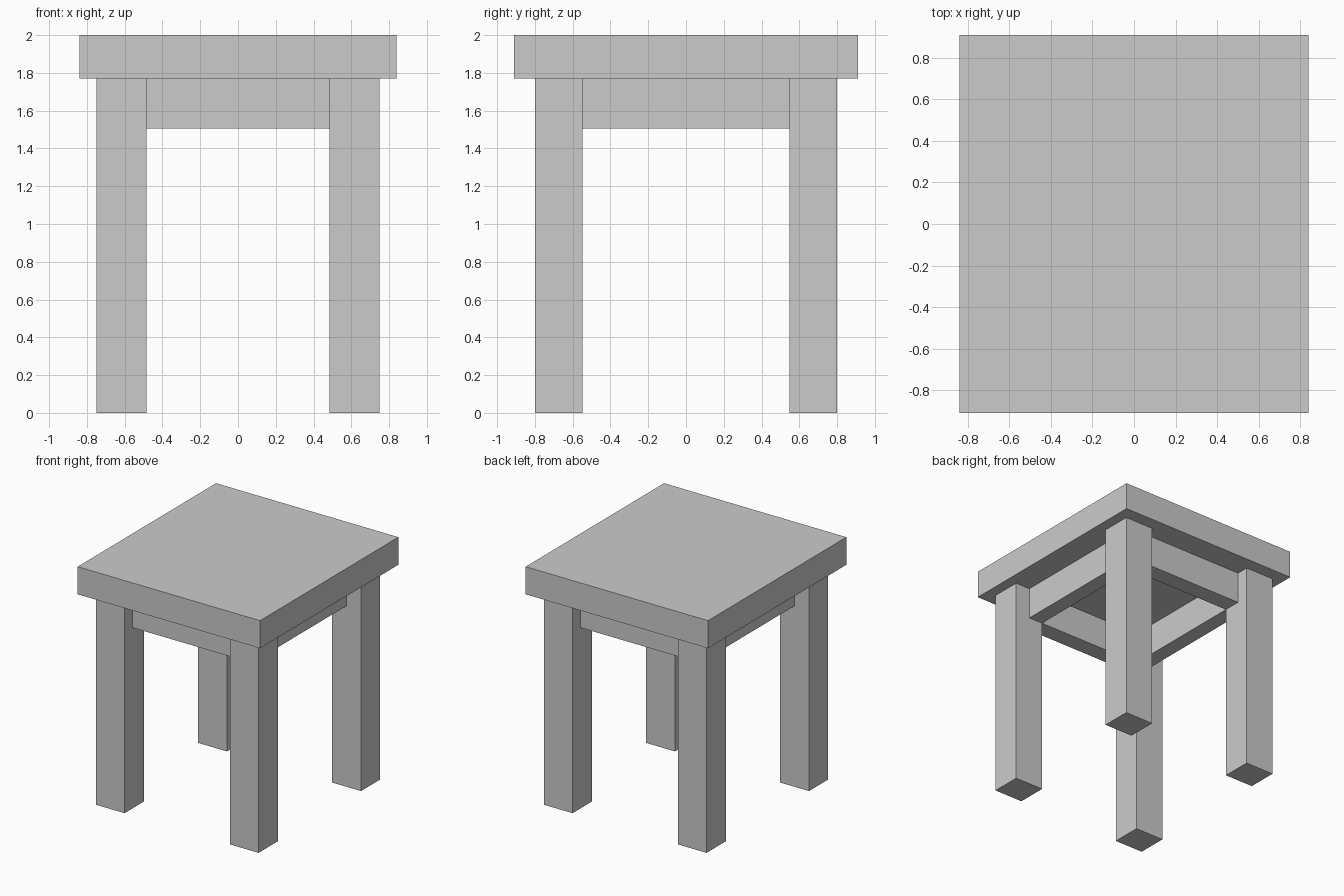
import bpy

if "Cube" in bpy.data.objects:
    bpy.data.objects.remove(bpy.data.objects["Cube"])


def box(name, x0, x1, y0, y1, z0, z1):
    """Axis-aligned box given by its extents."""
    bpy.ops.mesh.primitive_cube_add(
        size=1, location=((x0 + x1) / 2, (y0 + y1) / 2, (z0 + z1) / 2))
    ob = bpy.context.object
    ob.name = name
    ob.scale = (x1 - x0, y1 - y0, z1 - z0)
    bpy.ops.object.transform_apply(location=False, rotation=False, scale=True)
    return ob


LEG_IN_X, LEG_OUT_X = 0.485, 0.75
LEG_IN_Y, LEG_OUT_Y = 0.547, 0.80
APRON_OUT_X, APRON_OUT_Y = 0.615, 0.695
APRON_Z, TOP_Z = 1.505, 1.77

# Thick slab seat
box("seat", -0.84, 0.84, -0.91, 0.91, TOP_Z, 2.0)

# Four square legs
for sx, side in ((-1, "left"), (1, "right")):
    for sy, end in ((-1, "front"), (1, "back")):
        xs = sorted((sx * LEG_IN_X, sx * LEG_OUT_X))
        ys = sorted((sy * LEG_IN_Y, sy * LEG_OUT_Y))
        box(f"{end}_{side}_leg", *xs, *ys, 0, TOP_Z)

# Aprons between the legs, inner faces flush with the legs
for s, end, side in ((-1, "front", "left"), (1, "back", "right")):
    ys = sorted((s * LEG_IN_Y, s * APRON_OUT_Y))
    box(f"{end}_apron", -LEG_IN_X, LEG_IN_X, *ys, APRON_Z, TOP_Z)
    xs = sorted((s * LEG_IN_X, s * APRON_OUT_X))
    box(f"{side}_apron", *xs, -LEG_IN_Y, LEG_IN_Y, APRON_Z, TOP_Z)
